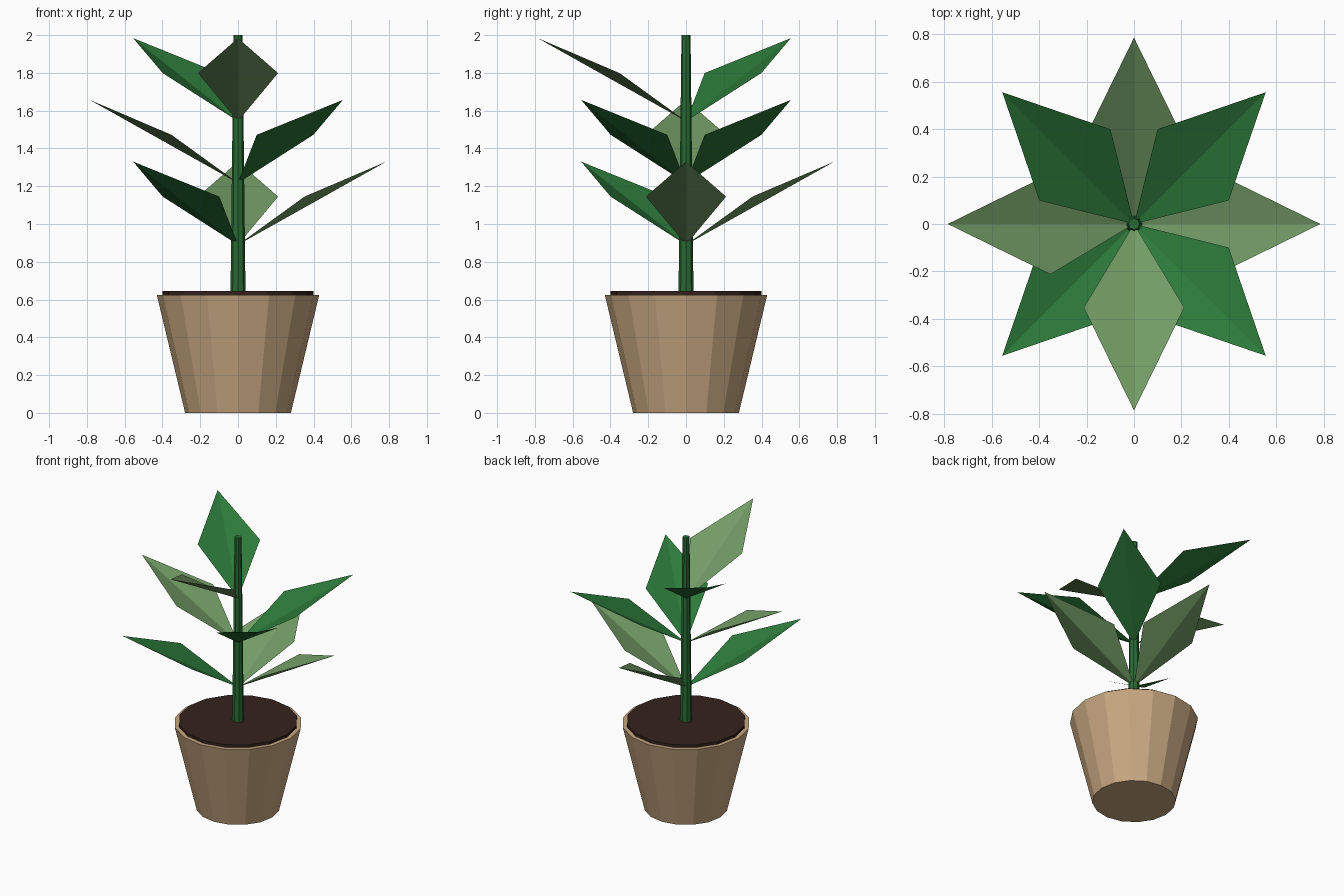
import bpy, math
from mathutils import Matrix

if "Cube" in bpy.data.objects:
    bpy.data.objects.remove(bpy.data.objects["Cube"])


def material(name, rgb):
    m = bpy.data.materials.new(name)
    m.diffuse_color = (*rgb, 1)
    m.use_nodes = True
    m.node_tree.nodes["Principled BSDF"].inputs["Base Color"].default_value = m.diffuse_color
    return m


TAN = material("terracotta", (0.58, 0.39, 0.22))
SOIL = material("soil", (0.035, 0.016, 0.011))
STEM = material("stem_green", (0.022, 0.15, 0.035))
DARK = material("leaf_dark", (0.025, 0.195, 0.042))
LIGHT = material("leaf_light", (0.17, 0.33, 0.13))


def tapered(name, sides, r1, r2, z1, z2, mat):
    bpy.ops.mesh.primitive_cone_add(vertices=sides, radius1=r1, radius2=r2,
                                    depth=z2 - z1, location=(0, 0, (z1 + z2) / 2))
    ob = bpy.context.object
    ob.name = name
    ob.data.materials.append(mat)


# Pot, soil disc and stem
tapered("pot", 16, 0.28, 0.43, 0, 0.625, TAN)
tapered("soil", 16, 0.40, 0.40, 0.605, 0.645, SOIL)
tapered("stem", 8, 0.04, 0.024, 0.61, 2.0, STEM)


# Leaf: two triangles folded along a straight midrib
def leaf(name, angle, z, mat):
    me = bpy.data.meshes.new(name)
    verts = [(0, 0, 0), (0.352, -0.212, 0.255), (0.785, 0, 0.44), (0.352, 0.212, 0.255)]
    me.from_pydata(verts, [], [(0, 1, 2), (0, 2, 3)])
    me.transform(Matrix.Translation((0, 0, z)) @ Matrix.Rotation(math.radians(angle), 4, 'Z'))
    me.materials.append(mat)
    bpy.context.collection.objects.link(bpy.data.objects.new(name, me))


# Three tiers of leaves; leaves on the axes are lighter than the diagonal ones
tiers = [(0.89, (0, 90, 225)), (1.217, (45, 180, 315)), (1.544, (135, 270))]
for z, angles in tiers:
    for a in angles:
        leaf(f"leaf_{a}", a, z, LIGHT if a % 90 == 0 else DARK)
